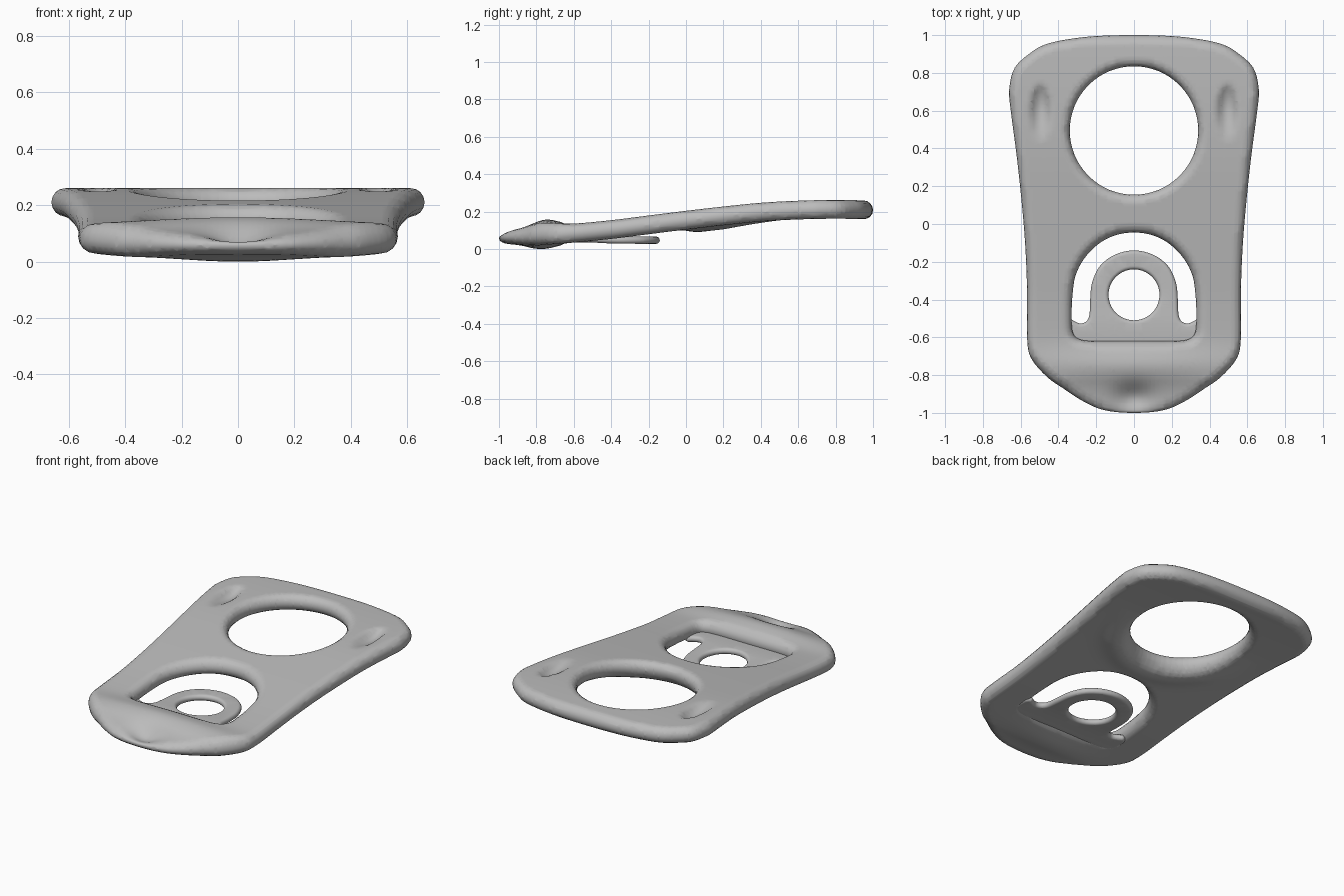
import bpy, bmesh, math
from mathutils import Vector

if "Cube" in bpy.data.objects:
    bpy.data.objects.remove(bpy.data.objects["Cube"])

metal = bpy.data.materials.new("grey metal")
metal.diffuse_color = (0.5, 0.5, 0.5, 1)
metal.use_nodes = True
metal.node_tree.nodes["Principled BSDF"].inputs["Base Color"].default_value = metal.diffuse_color


def smooth_loop(half, sub=4):
    """Mirror a half outline (first and last point on x=0), round it with Catmull-Rom."""
    pts = [Vector(p) for p in half] + [Vector((-x, y)) for x, y in half[-2:0:-1]]
    n, out = len(pts), []
    for i in range(n):
        a, b, c, d = (pts[(i + k) % n] for k in (-1, 0, 1, 2))
        for s in range(sub):
            t = s / sub
            out.append(0.5 * (2 * b + (c - a) * t + (2 * a - 5 * b + 4 * c - d) * t * t
                              + (3 * b - a - 3 * c + d) * t ** 3))
    return out


def circle(cy, r, n=64):
    return [Vector((r * math.sin(2 * math.pi * i / n), cy + r * math.cos(2 * math.pi * i / n)))
            for i in range(n)]


def rounded_plate(name, outer, holes, r, step, shape):
    """Plate with fully round edges on all clockwise loops, diced finely and then bent by shape()."""
    bm = bmesh.new()
    caps = ([], [])
    K = 8
    for loop, sign in [(outer, 1)] + [(h, -1) for h in holes]:
        n = len(loop)
        rings = []
        normals = []
        for i in range(n):
            t = (loop[(i + 1) % n] - loop[i - 1]).normalized()
            normals.append(Vector((-t.y, t.x)) * sign)
        for k in range(K + 1):
            a = math.pi * (k / K - 0.5)
            off = r * (math.cos(a) - 1)
            ring = []
            for p, nv in zip(loop, normals):
                q = p + nv * off
                ring.append(bm.verts.new((q.x, q.y, r * math.sin(a))))
            rings.append(ring)
        for lo, hi in zip(rings, rings[1:]):
            for i in range(n):
                j = (i + 1) % n
                bm.faces.new((lo[i], lo[j], hi[j], hi[i]))
        for cap, ring in zip(caps, (rings[0], rings[-1])):
            cap += [bm.edges.get((ring[i], ring[(i + 1) % n])) for i in range(n)]
    for cap in caps:
        bmesh.ops.triangle_fill(bm, edges=cap, use_beauty=True)
    for axis, lim in ((0, 0.68), (1, 1.0)):
        no = Vector((axis == 0, axis == 1, 0))
        for i in range(int(2 * lim / step)):
            geom = bm.verts[:] + bm.edges[:] + bm.faces[:]
            bmesh.ops.bisect_plane(bm, geom=geom, dist=1e-4, plane_no=no,
                                   plane_co=no * (-lim + step * (i + 0.5)))
    bmesh.ops.recalc_face_normals(bm, faces=bm.faces[:])
    for v in bm.verts:
        v.co.z = shape(*v.co)
    for f in bm.faces:
        f.smooth = True
    me = bpy.data.meshes.new(name)
    bm.to_mesh(me)
    bm.free()
    me.materials.append(metal)
    ob = bpy.data.objects.new(name, me)
    bpy.context.collection.objects.link(ob)
    return ob


def bell(x, w):
    return math.exp(-(x / w) ** 2)


SPINE = [(-1.2, .055), (-1, .062), (-.8, .075), (-.6, .088), (-.4, .107), (-.2, .132), (0, .157),
         (.2, .18), (.4, .2), (.6, .211), (.8, .215), (1, .211), (1.2, .2)]


def spine(y):
    """Smooth mid height of the plate along its length."""
    i = min(max(int((y + 1) / 0.2 + 1e-6) + 1, 1), len(SPINE) - 3)
    a, b, c, d = (SPINE[i + k][1] for k in (-1, 0, 1, 2))
    t = (y - SPINE[i][0]) / 0.2
    return 0.5 * (2 * b + (c - a) * t + (2 * a - 5 * b + 4 * c - d) * t * t
                  + (3 * b - a - 3 * c + d) * t ** 3)


def body_shape(x, y, z):
    R = 0.05
    thin = 1 - 0.35 * min(max((-0.82 - y) / 0.15, 0), 1)      # thinner nose
    up, down = max(z, 0) / R, max(-z, 0) / R
    h = spine(y) + z * thin
    h += up * 0.032 * bell(y + .75, .09) * bell(x, .5)           # nose ridge
    h -= up * 0.045 * bell(x, .1) * bell(y + .92, .07)           # nose dent
    h -= down * 0.024 * bell(y + .76, .1) * bell(x, .3)          # keel below nose
    rho = math.hypot(x, y - .495)
    h -= down * 0.022 * bell(rho - .42, .07) * min(max((.5 - y) / .3, 0), 1)   # curled finger rim
    dx, dy = (abs(x) - .495) / .06, (y - .585) / .16             # two oval dimples
    d = math.hypot(dx, dy)
    if d < 1:
        h -= up * 0.034 * (1 - d * d) ** 1.2 * (1 + .7 * dy)
    return h


outline = smooth_loop([(0, 1), (.2, .995), (.35, .978), (.465, .952), (.54, .912), (.63, .83),
                       (.66, .72), (.655, .62), (.615, .31), (.58, -.05), (.566, -.35),
                       (.566, -.6), (.545, -.71), (.46, -.81), (.375, -.87), (.275, -.935),
                       (.16, -.985), (0, -1)])
window = smooth_loop([(0, -.045), (.1, -.06), (.19, -.107), (.265, -.185), (.31, -.275),
                      (.326, -.38), (.33, -.48), (.325, -.57), (.29, -.61), (.2, -.62), (0, -.62)])
body = rounded_plate("tab_body", outline, [circle(.495, .34), window], 0.05, 0.02, body_shape)

# rivet tongue: low thin plate with a hole, its root runs under the nose
tongue = smooth_loop([(0, -.14), (.1, -.162), (.18, -.222), (.222, -.31), (.232, -.4), (.236, -.48),
                      (.252, -.515), (.283, -.527), (.315, -.515), (.345, -.5), (.375, -.53),
                      (.37, -.64), (.3, -.68), (0, -.69)])
tab = rounded_plate("rivet_tongue", tongue, [circle(-.375, .135, 40)], 0.019, 0.05,
                    lambda x, y, z: 0.05 + z + .008 * bell(y + .55, .12))

# stand on the ground
low = min(v.co.z for o in (body, tab) for v in o.data.vertices)
for o in (body, tab):
    o.location.z = -low
